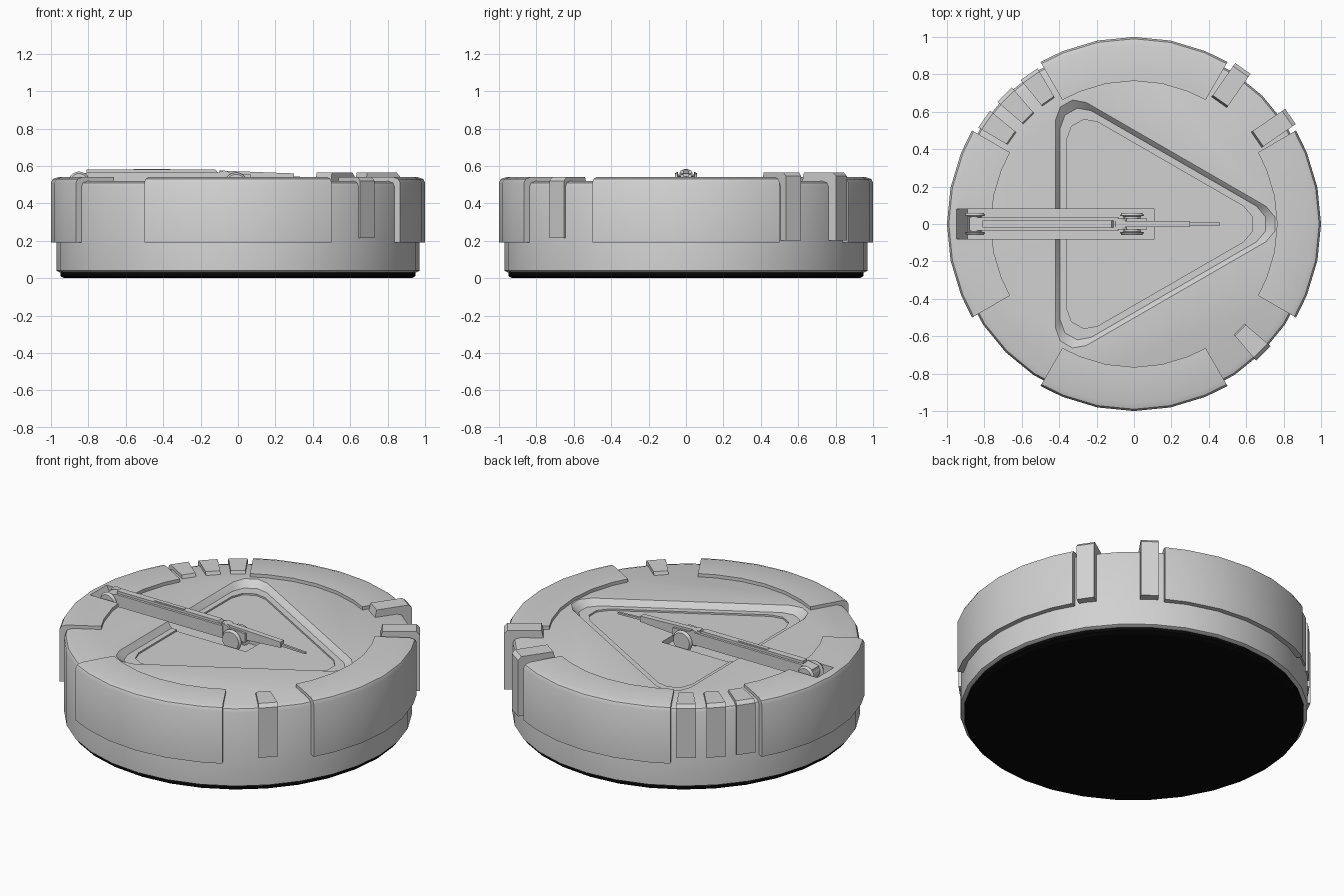
import bpy, bmesh, math
from math import sin, cos, radians, pi

cube = bpy.data.objects.get("Cube")
if cube:
    bpy.data.objects.remove(cube)


def material(name, value):
    m = bpy.data.materials.new(name)
    m.use_nodes = True
    color = (value, value, value, 1)
    m.diffuse_color = color
    m.node_tree.nodes["Principled BSDF"].inputs["Base Color"].default_value = color
    return m


GREY = material("light_grey", 0.64)
BLACK = material("black", 0.002)


def loft(name, rings, mat=GREY):
    """Bridge equal-length rings of points and cap both ends."""
    bm = bmesh.new()
    loops = [[bm.verts.new(p) for p in ring] for ring in rings]
    n = len(loops[0])
    for a, b in zip(loops, loops[1:]):
        for i in range(n):
            j = (i + 1) % n
            bm.faces.new((a[i], a[j], b[j], b[i]))
    bm.faces.new(loops[0])
    bm.faces.new(loops[-1])
    bmesh.ops.recalc_face_normals(bm, faces=bm.faces)
    mesh = bpy.data.meshes.new(name)
    bm.to_mesh(mesh)
    bm.free()
    mesh.materials.append(mat)
    ob = bpy.data.objects.new(name, mesh)
    bpy.context.collection.objects.link(ob)
    return ob


def select(ob):
    bpy.ops.object.select_all(action='DESELECT')
    ob.select_set(True)
    bpy.context.view_layer.objects.active = ob


def smooth(ob, angle=30):
    select(ob)
    bpy.ops.object.shade_smooth_by_angle(angle=radians(angle))
    return ob


def cut(ob, cutter):
    select(ob)
    mod = ob.modifiers.new("cut", 'BOOLEAN')
    mod.operation = 'DIFFERENCE'
    mod.solver = 'EXACT'
    mod.object = cutter
    bpy.ops.object.modifier_apply(modifier=mod.name)


def lathe(name, profile, mat=GREY, sides=32):
    return loft(name, [[(r * cos(2 * pi * i / sides), r * sin(2 * pi * i / sides), z)
                        for i in range(sides)] for r, z in profile], mat)


def sweep(name, profile, angles):
    """Sweep a closed (radius, height) profile around z."""
    return loft(name, [[(r * cos(radians(a)), r * sin(radians(a)), z)
                        for r, z in profile] for a in angles])


def extrude_y(name, profile, half_width):
    return loft(name, [[(x, y, z) for x, z in profile] for y in (-half_width, half_width)])


def spool(name, x, z, profile, sides=20):
    """Turned part on a y axis, mirrored about y = 0."""
    full = [(-y, r) for y, r in profile] + [(y, r) for y, r in reversed(profile)]
    return smooth(loft(name, [[(x + r * cos(2 * pi * i / sides), y, z + r * sin(2 * pi * i / sides))
                               for i in range(sides)] for y, r in full]))


def triangle(apothem, z, r=0.11):
    """Rounded equilateral triangle pointing to +x."""
    pts = []
    for corner in (0, 120, 240):
        d = 2 * (apothem - r)
        cx, cy = 0.01 + d * cos(radians(corner)), d * sin(radians(corner))
        for a in (-60, -20, 20, 60):
            t = radians(corner + a)
            pts.append((cx + r * cos(t), cy + r * sin(t), z))
    return pts


# Body and dark underside
body = lathe("body", [(0.95, 0.03), (0.97, 0.04), (0.97, 0.49), (0.96, 0.51), (0.93, 0.52)])
lathe("base_pad", [(0.93, 0), (0.95, 0.012), (0.95, 0.03)], BLACK)

# Four rim guards
guard_profile = [(0.94, 0.19), (1.0, 0.19), (1.0, 0.51), (0.99, 0.53), (0.96, 0.54),
                 (0.765, 0.54), (0.765, 0.50), (0.94, 0.50)]
offsets = [-30, -22.5, -11.25, 0, 11.25, 22.5, 30]
guards = {name: sweep(name + "_guard", guard_profile, [c + o for o in offsets])
          for name, c in (("left", 0), ("back", 90), ("right", 180), ("front", 270))}

# Triangular recess and arm slot
cutters = [
    loft("recess_cutter", [triangle(0.43, 0.6), triangle(0.43, 0.52), triangle(0.405, 0.485)]),
    loft("inner_recess_cutter", [triangle(0.37, 0.6), triangle(0.37, 0.475)]),
    extrude_y("slot_cutter", [(-0.95, 0.6), (-0.95, 0.54), (-0.89, 0.44), (0.11, 0.44), (0.11, 0.6)], 0.08),
]
for c in cutters:
    c.hide_render = True
    cut(body, c)
cut(guards["right"], cutters[2])
for c in cutters:
    bpy.data.objects.remove(c)
for ob in [body, *guards.values()]:
    smooth(ob)


# Clips hooked over the rim
def clip(name, angle, r_out, top, bottom, w_in, w_out, r_in=0.79):
    leg = r_out - 0.06
    bend = 0.02
    profile = [(r_in, 0.50), (r_in + 0.015, top), (r_out - bend, top), (r_out, top - bend),
               (r_out, bottom), (leg, bottom), (leg, 0.50)]
    ca, sa = cos(radians(angle)), sin(radians(angle))
    rings = []
    for side in (-1, 1):
        ring = []
        for r, z in profile:
            t = (r - r_in) / (r_out - r_in)
            w = side * (w_in + (w_out - w_in) * t) / 2
            ring.append((r * ca - w * sa, r * sa + w * ca, z))
        rings.append(ring)
    return loft(name, rings)


for i, a in enumerate((55, 34.5)):
    clip("large_clip_%d" % (i + 1), a, 1.015, 0.565, 0.2, 0.1, 0.1)
for i, a in enumerate((-45, 125, 135, 145)):
    clip("small_clip_%d" % (i + 1), a, 0.978, 0.54, 0.215, 0.08, 0.11)

# Folding arm: root pivot, main bar, elbow, forearm, needle
spool("root_pivot", -0.85, 0.515, [(0.06, 0.045), (0.045, 0.055), (0.04, 0.035)])
spool("elbow_pivot", -0.01, 0.5, [(0.06, 0.055), (0.045, 0.065), (0.04, 0.045)])
spool("elbow_knuckle", -0.075, 0.53, [(0.03, 0.045)])
extrude_y("main_bar", [(-0.88, 0.49), (-0.88, 0.55), (-0.8, 0.565), (-0.08, 0.565), (-0.08, 0.49)], 0.035)
extrude_y("main_bar_rib", [(-0.81, 0.55), (-0.81, 0.58), (-0.12, 0.58), (-0.10, 0.55)], 0.02)
extrude_y("main_bar_plate", [(-0.56, 0.575), (-0.56, 0.583), (-0.36, 0.583), (-0.36, 0.575)], 0.01)
extrude_y("forearm", [(-0.08, 0.5), (-0.1, 0.575), (0.3, 0.56), (0.3, 0.525)], 0.017)
extrude_y("forearm_sleeve", [(-0.06, 0.5), (-0.06, 0.56), (0.07, 0.555), (0.07, 0.5)], 0.03)
extrude_y("needle", [(0.28, 0.53), (0.28, 0.545), (0.46, 0.535), (0.46, 0.525)], 0.007)
